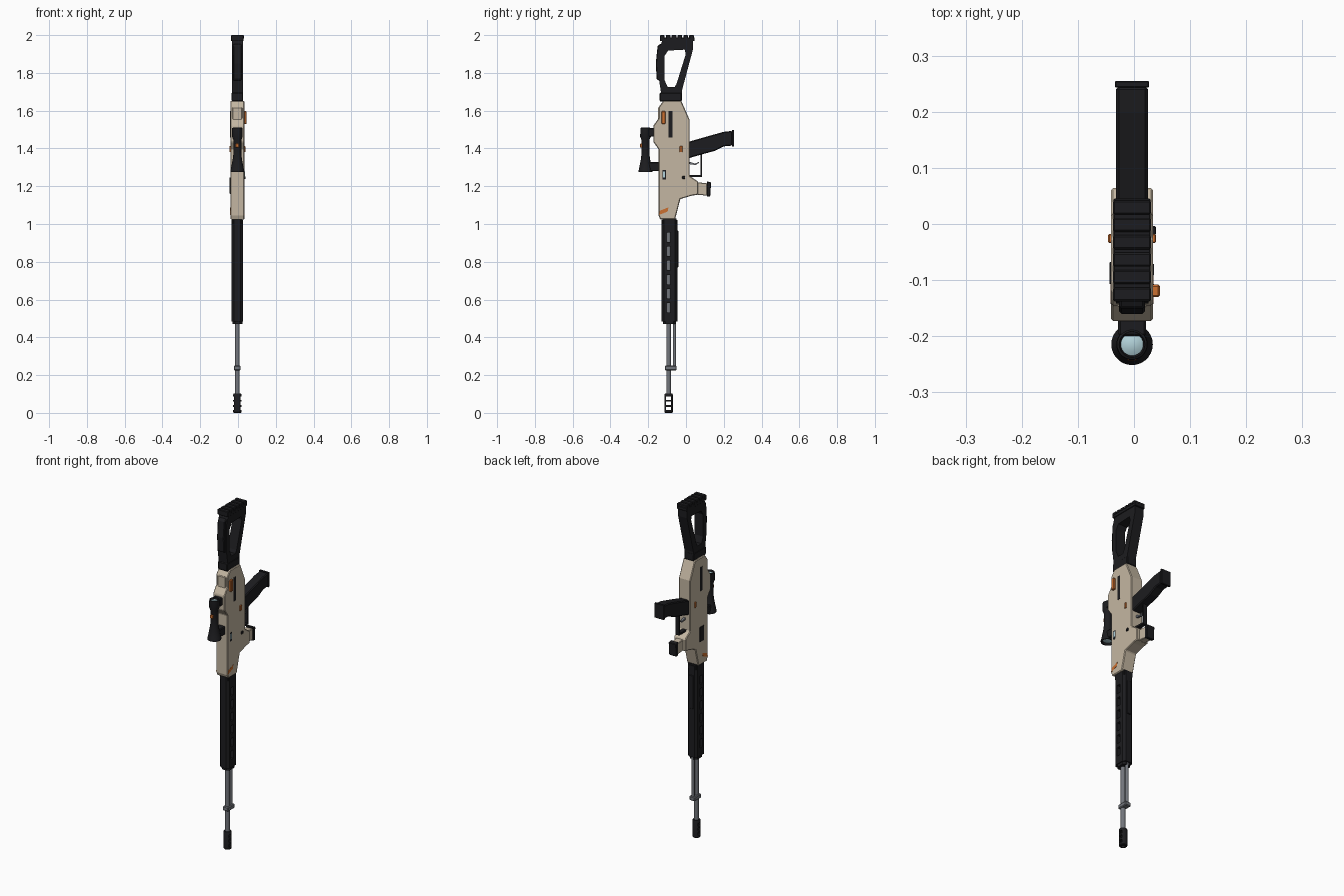
import bpy, bmesh, math
from mathutils import Vector

CX = -0.0035          # symmetry plane of the body
BY = -0.092           # bore axis


def mat(name, r, g, b):
    m = bpy.data.materials.new(name)
    m.diffuse_color = (r, g, b, 1)
    return m


TAN = mat("tan", 0.55, 0.47, 0.36)
BLACK = mat("black", 0.012, 0.012, 0.014)
STEEL = mat("steel", 0.17, 0.18, 0.2)
ORANGE = mat("orange", 0.6, 0.16, 0.03)
GLASS = mat("glass", 0.45, 0.65, 0.7)


def finish(name, bm, m, bevel=0.0):
    bmesh.ops.recalc_face_normals(bm, faces=bm.faces)
    me = bpy.data.meshes.new(name)
    bm.to_mesh(me)
    bm.free()
    ob = bpy.data.objects.new(name, me)
    bpy.context.collection.objects.link(ob)
    if m:
        me.materials.append(m)
    if bevel:
        mod = ob.modifiers.new("bevel", 'BEVEL')
        mod.width, mod.segments, mod.limit_method = bevel, 1, 'ANGLE'
    return ob


def prism(name, pts, lo, hi, m, bevel=0.0, axis='x'):
    """Extrude a (y,z) outline along x, or an (x,y) outline along z."""
    bm = bmesh.new()
    put = (lambda p, d: (d, p[0], p[1])) if axis == 'x' else (lambda p, d: (p[0], p[1], d))
    f = bm.faces.new([bm.verts.new(put(p, lo)) for p in pts])
    r = bmesh.ops.extrude_face_region(bm, geom=[f])
    vs = [v for v in r['geom'] if isinstance(v, bmesh.types.BMVert)]
    d = hi - lo
    bmesh.ops.translate(bm, verts=vs, vec=(d, 0, 0) if axis == 'x' else (0, 0, d))
    return finish(name, bm, m, bevel)


def slab(name, pts, half, m, bevel=0.0):
    return prism(name, pts, CX - half, CX + half, m, bevel)


def box(name, x, y, z, m, bevel=0.0):
    return prism(name, [(y[0], z[0]), (y[1], z[0]), (y[1], z[1]), (y[0], z[1])], x[0], x[1], m, bevel)


def cbox(name, half, y, z, m, bevel=0.0):
    return box(name, (CX - half, CX + half), y, z, m, bevel)


def lathe(name, prof, y, m, n=24):
    """Spin an (r,z) profile around a vertical axis."""
    bm = bmesh.new()
    vs = [bm.verts.new((r, 0, z)) for r, z in prof]
    es = [bm.edges.new(e) for e in zip(vs, vs[1:])]
    bmesh.ops.spin(bm, geom=vs + es, cent=(0, 0, 0), axis=(0, 0, 1), angle=2 * math.pi, steps=n)
    bmesh.ops.remove_doubles(bm, verts=bm.verts, dist=1e-5)
    bmesh.ops.translate(bm, verts=bm.verts, vec=(CX, y, 0))
    ob = finish(name, bm, m)
    bpy.context.view_layer.objects.active = ob
    ob.select_set(True)
    bpy.ops.object.shade_smooth_by_angle(angle=math.radians(35))
    ob.select_set(False)
    return ob


def cut(ob, cutters):
    for c in cutters:
        c.hide_render = True
        c.hide_viewport = False
        mod = ob.modifiers.new("cut", 'BOOLEAN')
        mod.object, mod.operation, mod.solver = c, 'DIFFERENCE', 'EXACT'
    dg = bpy.context.evaluated_depsgraph_get()
    me = bpy.data.meshes.new_from_object(ob.evaluated_get(dg))
    ob.modifiers.clear()
    ob.data = me
    for c in cutters:
        bpy.data.objects.remove(c)


# barrel, gas tube and muzzle
lathe("barrel", [(0, 0.095), (0.0125, 0.095), (0.0125, 1.03), (0, 1.03)], BY, STEEL, 16)
lathe("gas_tube", [(0, 0.235), (0.009, 0.235), (0.009, 0.52), (0, 0.52)], -0.061, STEEL, 12)
cbox("gas_block", 0.018, (-0.112, -0.05), (0.225, 0.25), STEEL, 0.004)
brake = lathe("muzzle_brake", [(0.011, 0), (0.019, 0), (0.022, 0.004), (0.022, 0.098), (0.019, 0.103),
                               (0.011, 0.103), (0.011, 0)], BY, BLACK, 20)
cut(brake, [cbox("brake_cutter", 0.05, (BY - 0.013, BY + 0.013), (z, z + 0.018), None)
            for z in (0.014, 0.041, 0.068)])

# handguard with side windows
def octagon(hx, y0, y1, c):
    return [(CX + a, b) for a, b in ((-hx + c, y0), (hx - c, y0), (hx, y0 + c), (hx, y1 - c),
                                     (hx - c, y1), (-hx + c, y1), (-hx, y1 - c), (-hx, y0 + c))]


guard = prism("handguard", octagon(0.031, -0.13, -0.046, 0.013), 0.485, 1.022, BLACK, axis='z')
cut(guard, [cbox("window_cutter", 0.06, (-0.103, -0.081), (0.532 + 0.0745 * i, 0.582 + 0.0745 * i), None)
            for i in range(6)])
prism("handguard_end", octagon(0.026, -0.121, -0.053, 0.013), 0.47, 0.487, BLACK, axis='z')
cbox("handguard_rail", 0.014, (-0.05, -0.041), (0.77, 0.965), BLACK, 0.002)
cbox("handguard_collar", 0.027, (-0.125, -0.05), (1.0, 1.03), BLACK)

# receiver with magazine well and raised sight base
slab("receiver", [(-0.145, 1.045), (-0.137, 1.024), (-0.058, 1.024), (-0.03, 1.132), (0.03, 1.15), (0.064, 1.155),
                  (0.064, 1.225), (0.019, 1.255), (0.019, 1.552), (-0.025, 1.652), (-0.12, 1.652),
                  (-0.145, 1.618), (-0.145, 1.56), (-0.173, 1.52), (-0.173, 1.435), (-0.145, 1.395)],
     0.0375, TAN, 0.004)
cbox("receiver_cover", 0.026, (-0.149, -0.11), (1.525, 1.618), TAN, 0.003)

# side details
R, L = CX + 0.0375, CX - 0.0375
box("charging_handle", (R - 0.01, 0.046), (-0.13, -0.108), (1.53, 1.597), ORANGE, 0.003)
box("sight_window_frame", (R - 0.005, R + 0.0015), (-0.125, -0.107), (1.235, 1.285), BLACK)
box("sight_window", (R - 0.005, R + 0.0025), (-0.121, -0.111), (1.247, 1.279), GLASS)
box("bolt_release", (R - 0.005, 0.039), (-0.02, -0.004), (1.238, 1.254), BLACK, 0.002)
box("ejection_panel", (L - 0.003, L + 0.005), (-0.107, -0.068), (1.16, 1.247), BLACK, 0.001)
for side, x in (("right", R), ("left", L)):
    s = 1 if x > 0 else -1
    lo, hi = sorted((x - s * 0.005, x + s * 0.0015))
    box(side + "_slot", (lo, hi), (-0.092, -0.071), (1.457, 1.597), BLACK)
    lo, hi = sorted((x - s * 0.005, x + s * 0.005))
    box(side + "_selector", (lo, hi), (-0.034, -0.018), (1.38, 1.412), ORANGE, 0.002)
    lo, hi = sorted((x - s * 0.005, x + s * 0.001))
    prism(side + "_stripe", [(-0.143, 1.048), (-0.097, 1.066), (-0.093, 1.088), (-0.139, 1.07)], lo, hi, ORANGE)

# magazine
slab("magazine", [(0.03, 1.158), (0.112, 1.15), (0.112, 1.216), (0.03, 1.223)], 0.021, TAN, 0.003)
slab("magazine_base", [(0.11, 1.146), (0.128, 1.144), (0.133, 1.22), (0.11, 1.226)], 0.025, BLACK, 0.003)

# grip, trigger and guard
slab("grip", [(0.0, 1.43), (0.02, 1.437), (0.128, 1.468), (0.2, 1.488), (0.245, 1.493), (0.245, 1.415),
              (0.2, 1.411), (0.155, 1.388), (0.075, 1.366), (0.02, 1.35), (0.0, 1.35)], 0.0285, BLACK, 0.005)
cbox("grip_cap", 0.0305, (0.243, 0.255), (1.41, 1.497), BLACK, 0.002)
slab("trigger_guard", [(0.015, 1.25), (0.085, 1.25), (0.085, 1.37), (0.077, 1.37), (0.077, 1.26), (0.015, 1.26)],
     0.012, BLACK)
slab("trigger", [(0.01, 1.318), (0.05, 1.312), (0.07, 1.324), (0.068, 1.329), (0.048, 1.32), (0.01, 1.332)],
     0.006, STEEL)

# skeleton stock
stock = slab("stock", [(-0.137, 1.648), (-0.024, 1.648), (-0.022, 1.705), (0.037, 1.925), (0.037, 1.972),
                       (-0.125, 1.972), (-0.142, 1.925), (-0.142, 1.76), (-0.133, 1.7)], 0.029, BLACK)
cut(stock, [cbox("stock_cutter", 0.1, (0, 0.001), (3, 3.1), None),
            slab("opening_cutter", [(-0.097, 1.725), (-0.06, 1.725), (-0.05, 1.742), (-0.001, 1.9), (-0.007, 1.923),
                                    (-0.095, 1.918), (-0.113, 1.89), (-0.113, 1.76)], 0.1, None)])
cbox("stock_base", 0.031, (-0.139, -0.022), (1.65, 1.695), BLACK, 0.004)
slab("cheek_rest", [(-0.13, 1.755), (-0.155, 1.765), (-0.16, 1.85), (-0.15, 1.945), (-0.13, 1.955)],
     0.023, BLACK, 0.004)

# ribbed butt pad
cbox("butt_pad", 0.033, (-0.138, 0.045), (1.968, 1.987), BLACK, 0.002)
for i in range(6):
    y = -0.138 + i * 0.031
    cbox("butt_rib_%d" % (i + 1), 0.034, (y, y + 0.025), (1.98, 2.0), BLACK, 0.003)

# scope and mounts
SY = -0.2145
lathe("scope", [(0, 1.497), (0.02, 1.497), (0.023, 1.51), (0.027, 1.507), (0.028, 1.462), (0.021, 1.445),
                (0.021, 1.37), (0.025, 1.34), (0.035, 1.288), (0.037, 1.284), (0.037, 1.275), (0.031, 1.275),
                (0.029, 1.287), (0, 1.287)], SY, BLACK, 28)
lathe("eyepiece_lens", [(0, 1.505), (0.012, 1.503), (0.02, 1.499), (0.02, 1.495), (0, 1.495)], SY, GLASS)
lathe("objective_lens", [(0, 1.281), (0.018, 1.282), (0.0285, 1.286), (0.0285, 1.29), (0, 1.29)], SY, GLASS)
cbox("rear_mount", 0.025, (-0.2, -0.165), (1.463, 1.508), BLACK, 0.004)
cbox("front_mount", 0.022, (-0.2, -0.14), (1.28, 1.328), BLACK, 0.004)
cbox("scope_marker", 0.009, (-0.243, -0.225), (1.405, 1.425), ORANGE, 0.002)
